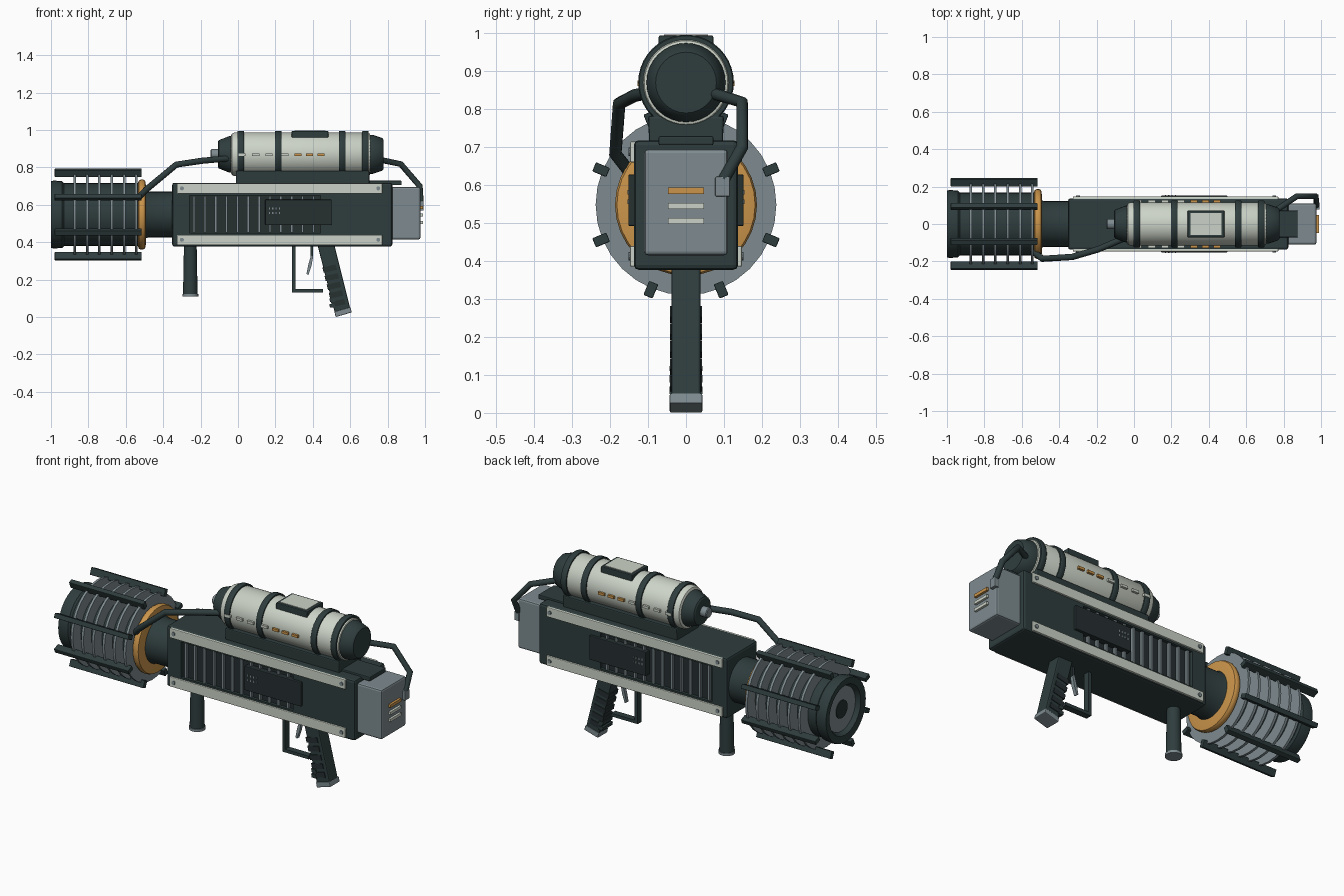
import bpy, bmesh, math
from mathutils import Matrix, Vector

if "Cube" in bpy.data.objects:
    bpy.data.objects.remove(bpy.data.objects["Cube"])


def colour(name, rgb):
    m = bpy.data.materials.new(name)
    m.diffuse_color = (*rgb, 1)
    m.use_nodes = True
    m.node_tree.nodes["Principled BSDF"].inputs["Base Color"].default_value = m.diffuse_color
    return m


DARK = colour("dark gunmetal", (0.028, 0.046, 0.047))
PANEL = colour("deep panel", (0.019, 0.029, 0.030))
GREY = colour("steel grey", (0.21, 0.26, 0.28))
LIGHT = colour("pale enamel", (0.60, 0.65, 0.57))
ORANGE = colour("amber", (0.60, 0.30, 0.07))
BARREL_Z, TANK_Z = 0.548, 0.870


def finish(name, bm, mat, bevel=0.0, mirror=False, smooth=False):
    bmesh.ops.recalc_face_normals(bm, faces=bm.faces)
    me = bpy.data.meshes.new(name)
    bm.to_mesh(me)
    bm.free()
    ob = bpy.data.objects.new(name, me)
    bpy.context.collection.objects.link(ob)
    me.materials.append(mat)
    if smooth:
        bpy.ops.object.select_all(action='DESELECT')
        ob.select_set(True)
        bpy.context.view_layer.objects.active = ob
        bpy.ops.object.shade_smooth_by_angle(angle=math.radians(32))
    if bevel:
        b = ob.modifiers.new("bevel", 'BEVEL')
        b.width, b.segments = bevel, 2
    if mirror:
        ob.modifiers.new("mirror", 'MIRROR').use_axis = (False, True, False)
    return ob


def add_box(bm, lo, hi):
    lo, hi = Vector(lo), Vector(hi)
    bmesh.ops.create_cube(bm, size=1, matrix=Matrix.Translation((lo + hi) / 2)
                          @ Matrix.Diagonal((*(hi - lo), 1)))


def boxes(name, spans, mat, bevel=0.0, mirror=False):
    bm = bmesh.new()
    for lo, hi in spans:
        add_box(bm, lo, hi)
    return finish(name, bm, mat, bevel, mirror)


def box(name, lo, hi, mat, bevel=0.0, mirror=False):
    return boxes(name, [(lo, hi)], mat, bevel, mirror)


def lathe(name, profile, z, mat, seg=32):
    """Revolve (x, radius) points about a lengthwise axis at height z."""
    bm = bmesh.new()
    rings = []
    for x, r in profile:
        rings.append([bm.verts.new((x, r * math.cos(a), z + r * math.sin(a)))
                      for a in (math.tau * i / seg for i in range(seg))])
    for a, b in zip(rings, rings[1:]):
        for i in range(seg):
            j = (i + 1) % seg
            bm.faces.new((a[i], a[j], b[j], b[i]))
    bm.faces.new(rings[0])
    bm.faces.new(rings[-1])
    return finish(name, bm, mat, smooth=True)


def prism(name, pts, y, mat, bevel=0.0):
    """Extrude a side profile (x, z) across the width, from -y to y."""
    bm = bmesh.new()
    a = [bm.verts.new((x, -y, z)) for x, z in pts]
    b = [bm.verts.new((x, y, z)) for x, z in pts]
    bm.faces.new(a)
    bm.faces.new(b)
    for i in range(len(pts)):
        j = (i + 1) % len(pts)
        bm.faces.new((a[i], a[j], b[j], b[i]))
    return finish(name, bm, mat, bevel)


def hose(name, pts, r, mat):
    cu = bpy.data.curves.new(name, 'CURVE')
    cu.dimensions, cu.bevel_depth, cu.bevel_resolution = '3D', r, 3
    cu.use_fill_caps = True
    sp = cu.splines.new('POLY')
    sp.points.add(len(pts) - 1)
    for p, co in zip(sp.points, pts):
        p.co = (*co, 1)
    cu.materials.append(mat)
    bpy.context.collection.objects.link(bpy.data.objects.new(name, cu))


# Barrel: core with recessed mouth, cooling fins, cage bars, collar, neck
lathe("barrel_core", [(-0.965, 0.125), (-0.995, 0.14), (-1.0, 0.178), (-0.985, 0.182),
                      (-0.94, 0.178), (-0.93, 0.168), (-0.515, 0.168)], BARREL_Z, DARK)
lathe("mouth_plate", [(-0.972, 0.125), (-0.962, 0.125)], BARREL_Z, GREY)
lathe("mouth_bore", [(-0.976, 0.05), (-0.965, 0.05)], BARREL_Z, PANEL)
for i in range(6):
    x = -0.873 + 0.066 * i
    lathe("cooling_fin", [(x - 0.007, 0.238), (x + 0.007, 0.238)], BARREL_Z, GREY)
bm = bmesh.new()
for k in range(8):
    n = len(bm.verts)
    add_box(bm, (-0.98, -0.013, 0.222), (-0.515, 0.013, 0.262))
    bm.verts.ensure_lookup_table()
    bmesh.ops.transform(bm, verts=bm.verts[n:], matrix=Matrix.Translation((0, 0, BARREL_Z))
                        @ Matrix.Rotation(math.radians(22.5 + 45 * k), 4, 'X'))
finish("cage_bars", bm, DARK, 0.003)
lathe("collar_ring", [(-0.535, 0.17), (-0.53, 0.182), (-0.52, 0.187), (-0.507, 0.187),
                      (-0.497, 0.182), (-0.492, 0.155)], BARREL_Z, ORANGE)
lathe("neck", [(-0.51, 0.135), (-0.48, 0.122), (-0.34, 0.122)], BARREL_Z, DARK)

# Body with a recessed vent bay cut in each side
body = box("body", (-0.352, -0.137, 0.377), (0.825, 0.137, 0.718), DARK, 0.012)
cutter = box("vent_cutter", (-0.26, 0.118, 0.45), (0.44, 0.2, 0.65), PANEL, mirror=True)
cutter.hide_render = True
cutter.hide_viewport = True
cut = body.modifiers.new("vent_bay", 'BOOLEAN')
cut.object, cut.operation, cut.solver = cutter, 'DIFFERENCE', 'EXACT'
boxes("vent_slats", [((x - 0.006, 0.117, 0.452), (x + 0.006, 0.134, 0.648))
                     for x in (-0.235 + 0.058 * i for i in range(12))], GREY, mirror=True)
boxes("vent_backing", [((-0.26, 0.112, 0.45), (0.44, 0.12, 0.65))], PANEL, mirror=True)
box("side_cover", (0.145, 0.115, 0.492), (0.50, 0.152, 0.628), PANEL, 0.004, True)
boxes("cover_marks", [((0.165 + 0.018 * i, 0.15, z), (0.171 + 0.018 * i, 0.154, z + 0.012))
                      for i in range(4) for z in (0.55, 0.575)], GREY, mirror=True)

# Side rails and their rivets
boxes("side_rails", [((-0.327, 0.13, z), (0.772, 0.147, z + 0.055))
                     for z in (0.385, 0.66)], LIGHT, 0.004, True)
bm = bmesh.new()
for x in (-0.30, 0.75):
    for z in (0.413, 0.688):
        bmesh.ops.create_cone(bm, cap_ends=True, segments=10, radius1=0.011, radius2=0.011,
                              depth=0.008, matrix=Matrix.Translation((x, 0.148, z))
                              @ Matrix.Rotation(math.pi / 2, 4, 'X'))
finish("rail_rivets", bm, GREY, mirror=True)

# Rear block with indicator lamps
box("rear_block", (0.81, -0.11, 0.415), (0.975, 0.11, 0.695), GREY, 0.010)
box("rear_lamp_amber", (0.97, -0.048, 0.577), (0.988, 0.048, 0.594), ORANGE)
boxes("rear_lamps_pale", [((0.97, -0.048, z), (0.988, 0.048, z + 0.016))
                          for z in (0.497, 0.537)], LIGHT)
box("rear_top_plate", (0.68, -0.072, 0.705), (0.875, 0.072, 0.729), DARK, 0.004)

# Tank cradle: flared cross-section
cradle = boxes("tank_cradle", [((-0.012, -0.10, 0.71), (0.702, 0.10, 0.782))], DARK, 0.006)
for v in cradle.data.vertices:
    if v.co.z < 0.75:
        v.co.y *= 0.97

# Tank, end caps, straps
lathe("tank", [(-0.04, 0.095), (-0.033, 0.110), (-0.02, 0.116), (0.69, 0.116),
               (0.705, 0.110), (0.71, 0.095)], TANK_Z, LIGHT, 40)
lathe("rear_cap", [(0.70, 0.104), (0.72, 0.104), (0.77, 0.088), (0.777, 0.080)],
      TANK_Z, DARK, 32)
lathe("front_cap", [(-0.107, 0.068), (-0.102, 0.076), (-0.045, 0.098), (-0.03, 0.098)],
      TANK_Z, DARK, 32)
lathe("valve_nub", [(-0.146, 0.024), (-0.142, 0.028), (-0.10, 0.028)], TANK_Z, GREY, 16)
for x in (0.015, 0.215, 0.557, 0.681):
    lathe("tank_strap", [(x - 0.017, 0.112), (x - 0.017, 0.123), (x - 0.012, 0.126),
                         (x + 0.012, 0.126), (x + 0.017, 0.123), (x + 0.017, 0.112)],
          TANK_Z, DARK, 40)

# Hatch on top of the tank
box("hatch_frame", (0.287, -0.072, 0.955), (0.483, 0.072, 0.994), DARK, 0.004)
box("hatch_lid", (0.302, -0.058, 0.99), (0.468, 0.058, 0.997), LIGHT)

# Indicator dashes along both tank sides
boxes("pale_dashes", [((x - 0.019, 0.108, 0.861), (x + 0.019, 0.128, 0.875))
                      for x in (0.022, 0.095, 0.165, 0.252)], LIGHT, mirror=True)
boxes("amber_dashes", [((x - 0.019, 0.108, 0.861), (x + 0.019, 0.128, 0.875))
                       for x in (0.32, 0.382, 0.443)], ORANGE, mirror=True)

# Hoses
hose("front_hose", [(-0.05, -0.075, 0.848), (-0.19, -0.135, 0.836), (-0.33, -0.176, 0.815),
                    (-0.49, -0.186, 0.682), (-0.54, -0.145, 0.63)], 0.017, DARK)
hose("rear_hose", [(0.74, 0.06, 0.845), (0.87, 0.148, 0.818), (0.972, 0.148, 0.70),
                   (0.977, 0.10, 0.615)], 0.016, DARK)
box("hose_socket", (0.965, 0.077, 0.57), (0.992, 0.116, 0.622), GREY, 0.003)

# Front grip: tapered post with foot cap
for name, z0, z1, r0, r1, mat in (("front_grip", 0.12, 0.385, 0.039, 0.034, DARK),
                                  ("front_grip_cap", 0.11, 0.124, 0.043, 0.043, GREY)):
    bm = bmesh.new()
    bmesh.ops.create_cone(bm, cap_ends=True, segments=24, radius1=r0, radius2=r1, depth=z1 - z0,
                          matrix=Matrix.Translation((-0.255, 0, (z0 + z1) / 2)))
    finish(name, bm, mat, smooth=True)

# Rear grip: raked handle, side ridges, end cap
prism("rear_grip", [(0.425, 0.385), (0.515, 0.385), (0.60, 0.045), (0.518, 0.022)],
      0.038, DARK, 0.006)
prism("rear_grip_cap", [(0.516, 0.028), (0.601, 0.052), (0.608, 0.025), (0.522, 0.0)],
      0.043, GREY, 0.004)
for i in range(5):
    z = 0.265 - 0.046 * i
    x = 0.465 + (0.33 - z) * 0.25
    prism("grip_ridge", [(x - 0.030, z), (x + 0.040, z + 0.016), (x + 0.048, z - 0.012),
                         (x - 0.023, z - 0.028)], 0.042, PANEL)
for i in range(2):
    z = 0.10 - 0.03 * i
    prism("finger_stop", [(0.488, z), (0.515, z), (0.52, z - 0.02), (0.492, z - 0.02)],
          0.044, DARK)

# Trigger and guard
prism("trigger_guard", [(0.29, 0.385), (0.29, 0.132), (0.455, 0.132), (0.455, 0.15),
                        (0.308, 0.15), (0.308, 0.385)], 0.018, DARK)
prism("trigger", [(0.39, 0.33), (0.402, 0.322), (0.392, 0.27), (0.376, 0.225),
                  (0.366, 0.23), (0.376, 0.28)], 0.010, GREY)
box("trigger_stem", (0.388, -0.006, 0.315), (0.40, 0.006, 0.385), DARK)
